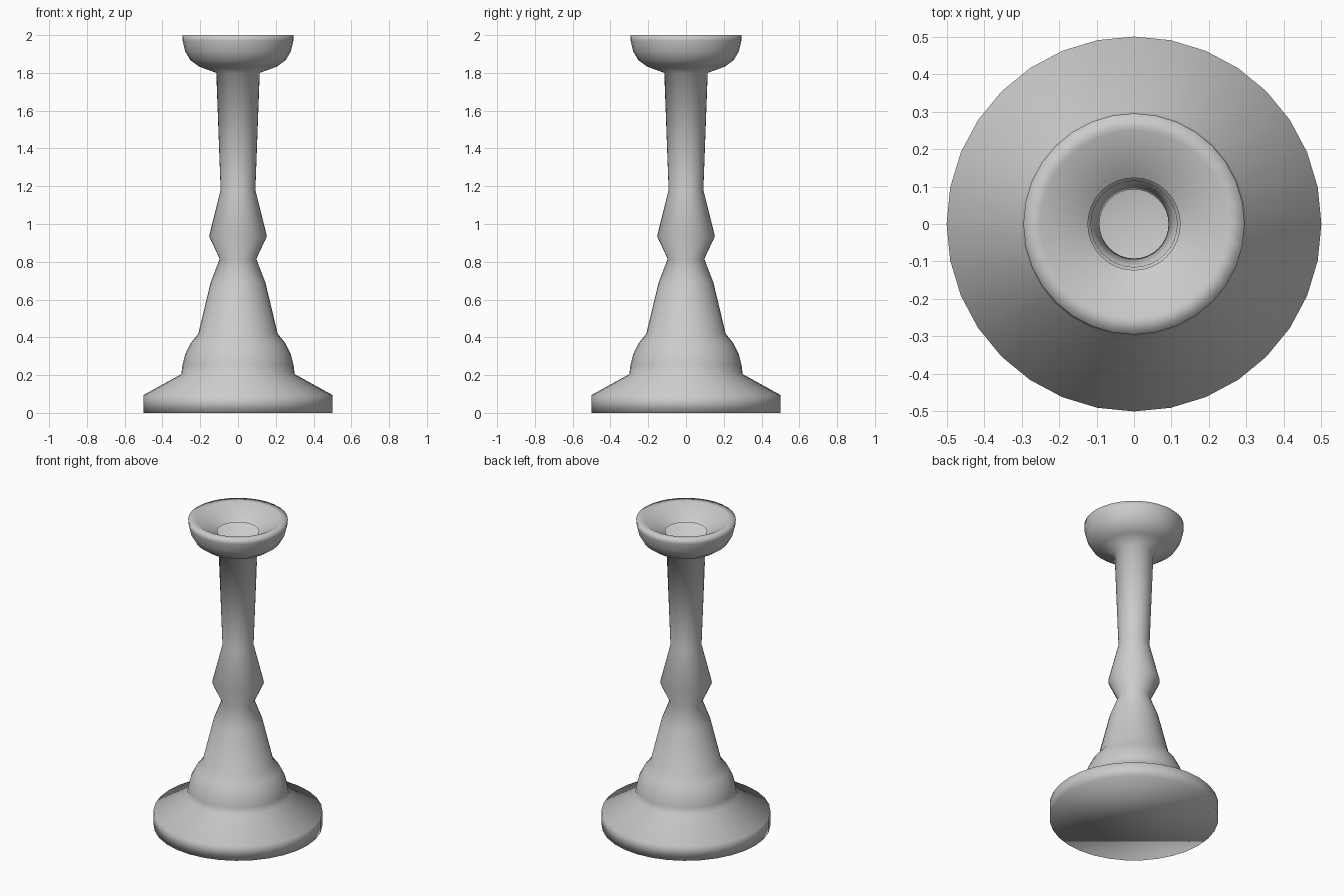
import bpy, bmesh
from math import cos, sin, tau

if "Cube" in bpy.data.objects:
    bpy.data.objects.remove(bpy.data.objects["Cube"])

SIDES = 32


def lathe(name, profile, cap_bottom=False):
    """Turn an (r, z) profile around the z axis as a single smooth shell."""
    bm = bmesh.new()
    rings = [[bm.verts.new((r * cos(tau * i / SIDES), r * sin(tau * i / SIDES), z))
              for i in range(SIDES)] for r, z in profile]
    for low, high in zip(rings, rings[1:]):
        for i in range(SIDES):
            j = (i + 1) % SIDES
            bm.faces.new((low[i], low[j], high[j], high[i]))
    if cap_bottom:
        bm.faces.new(rings[0][::-1])
    for f in bm.faces:
        f.smooth = True
    mesh = bpy.data.meshes.new(name)
    bm.to_mesh(mesh)
    bm.free()
    obj = bpy.data.objects.new(name, mesh)
    bpy.context.collection.objects.link(obj)
    return obj


# Foot disc with sloped top
foot = [(0.5, 0), (0.5, 0.095), (0.30, 0.205)]
# Rounded shoulder above the foot
shoulder = [(0.295, 0.25), (0.28, 0.31), (0.25, 0.37), (0.21, 0.42)]
# Tapered lower stem, pointed knop and hollow upper stem
stem = [(0.145, 0.69), (0.097, 0.815), (0.153, 0.935), (0.092, 1.18), (0.115, 1.80)]
# Outside of the cup up to the rim
cup_outside = [(0.205, 1.833), (0.253, 1.868), (0.28, 1.915), (0.293, 1.97), (0.295, 2.0)]
# Rim and sloping inside, open at the candle hole
cup_inside = [(0.25, 2.0), (0.123, 1.92)]

lathe("candlestick", foot + shoulder + stem + cup_outside + cup_inside, cap_bottom=True)
